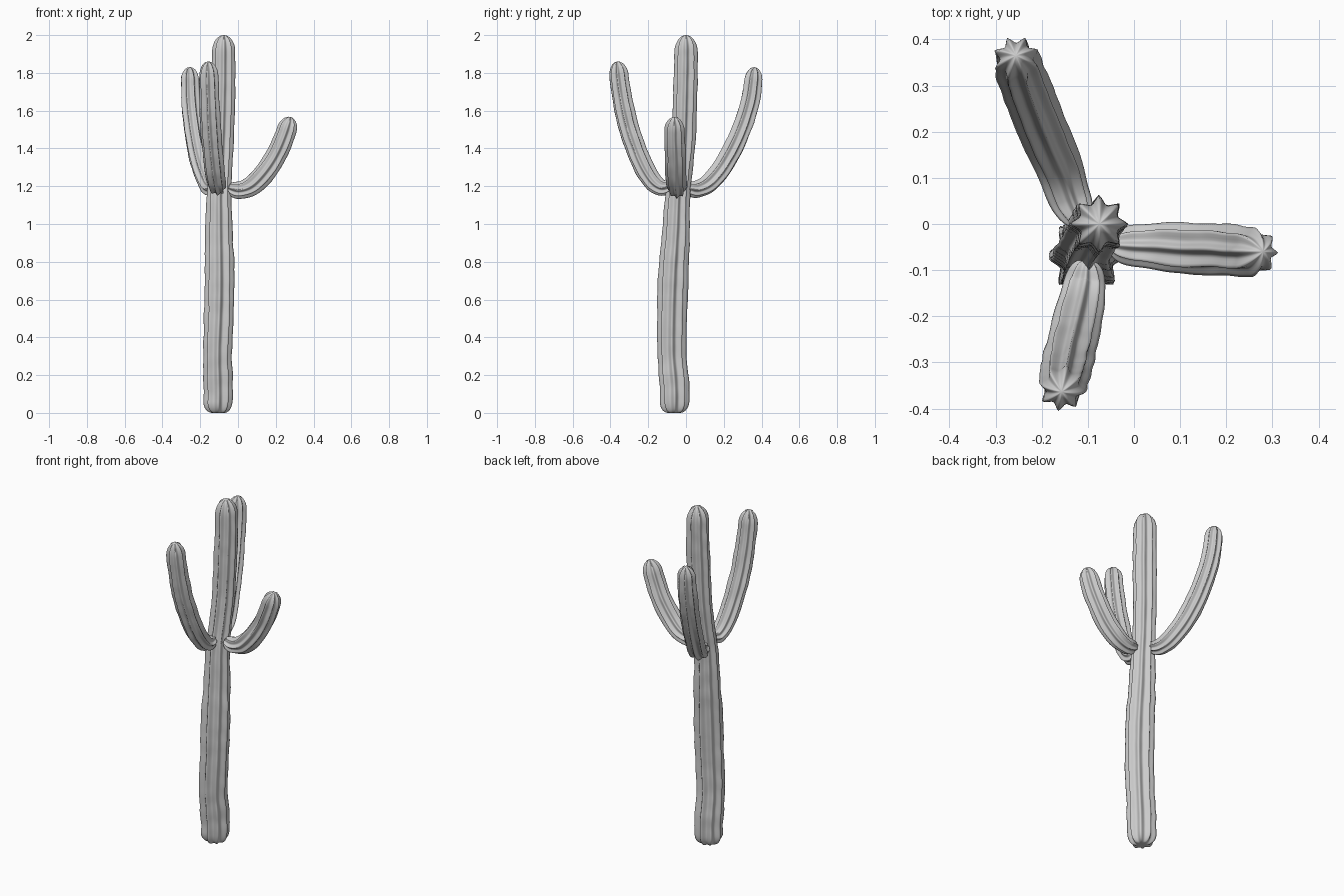
import bpy, bmesh, math, random
from mathutils import Vector, noise

if "Cube" in bpy.data.objects:
    bpy.data.objects.remove(bpy.data.objects["Cube"])

RIBS, SIDES, RINGS = 8, 64, 110


def spline(pts, steps=24):
    """Catmull-Rom through (x, y, z, radius) points."""
    p = [Vector(q) for q in pts]
    p = [2 * p[0] - p[1]] + p + [2 * p[-1] - p[-2]]
    out = []
    for i in range(1, len(p) - 2):
        a, b, c, d = p[i - 1:i + 3]
        for k in range(steps):
            t = k / steps
            out.append(0.5 * (2 * b + (c - a) * t + (2 * a - 5 * b + 4 * c - d) * t * t
                              + (3 * b - a - 3 * c + d) * t ** 3))
    return out + [p[-2]]


def ribbed_stem(name, pts, cap_start, cap_end, min_start, seed, phase=0.0):
    """Sweep a ribbed star section along a path, with rounded ends."""
    path = spline(pts)
    lens = [0.0]
    for a, b in zip(path, path[1:]):
        lens.append(lens[-1] + (b.xyz - a.xyz).length)
    total = lens[-1]

    def at(s):
        for i in range(1, len(lens)):
            if s <= lens[i] or i == len(lens) - 1:
                f = (s - lens[i - 1]) / (lens[i] - lens[i - 1])
                return path[i - 1].lerp(path[i], min(f, 1.0))

    bm = bmesh.new()
    rings, side = [], Vector((0, -1, 0))
    tan0 = (path[1].xyz - path[0].xyz).normalized()
    if abs(tan0.y) > 0.7:
        side = Vector((1, 0, 0))
    for j in range(RINGS):
        s = total * (1 - math.cos(math.pi * j / (RINGS - 1))) / 2
        q = at(s)
        tan = (at(min(s + 0.01, total)).xyz - at(max(s - 0.01, 0)).xyz).normalized()
        side = (side - tan * side.dot(tan)).normalized()
        other = tan.cross(side)
        cap = 1.0
        if s < cap_start:
            k = 1 - s / cap_start
            cap = min_start + (1 - min_start) * math.sqrt(max(0, 1 - k * k))
        if s > total - cap_end:
            k = 1 - (total - s) / cap_end
            cap = math.sqrt(max(0.0004, 1 - k * k))
        ring = []
        for i in range(SIDES):
            ang = 2 * math.pi * i / SIDES
            wave = abs(math.sin(RIBS * ang / 2))
            rib = 1 - 0.29 * wave ** 1.15
            d = side * math.cos(ang + phase) + other * math.sin(ang + phase)
            # slight organic lumpiness
            lump = 1 + 0.06 * noise.noise((q.xyz + d * 0.07) * 14 + Vector((seed, 0, 0)))
            ring.append(bm.verts.new(q.xyz + d * q.w * cap * rib * lump))
        rings.append(ring)
    for a, b in zip(rings, rings[1:]):
        for i in range(SIDES):
            k = (i + 1) % SIDES
            bm.faces.new((a[i], a[k], b[k], b[i]))
    bm.faces.new(rings[0][::-1])
    bm.faces.new(rings[-1])
    bmesh.ops.recalc_face_normals(bm, faces=bm.faces)
    me = bpy.data.meshes.new(name)
    bm.to_mesh(me)
    bm.free()
    for f in me.polygons:
        f.use_smooth = True
    ob = bpy.data.objects.new(name, me)
    bpy.context.collection.objects.link(ob)
    return ob


# Main trunk, gently leaning
ribbed_stem("trunk", [
    (-0.105, -0.06, 0.0, 0.077), (-0.105, -0.062, 0.15, 0.078),
    (-0.108, -0.075, 0.32, 0.077), (-0.1, -0.073, 0.55, 0.079),
    (-0.098, -0.066, 0.75, 0.079), (-0.1, -0.052, 0.97, 0.072),
    (-0.1, -0.044, 1.15, 0.065), (-0.095, -0.03, 1.26, 0.062),
    (-0.085, -0.012, 1.45, 0.063), (-0.078, -0.004, 1.7, 0.064),
    (-0.076, 0.0, 1.85, 0.062), (-0.075, 0.0, 2.0, 0.061),
], 0.06, 0.09, 0.4, 1)

# Short arm on the right
ribbed_stem("right_arm", [
    (-0.05, -0.045, 1.19, 0.046), (0.01, -0.048, 1.18, 0.046),
    (0.075, -0.05, 1.205, 0.053), (0.14, -0.055, 1.27, 0.056),
    (0.2, -0.056, 1.36, 0.056), (0.245, -0.06, 1.46, 0.054),
    (0.28, -0.06, 1.566, 0.052),
], 0.06, 0.075, 0.3, 5)

# Long arm at the back
ribbed_stem("back_arm", [
    (-0.115, 0.0, 1.19, 0.044), (-0.14, 0.06, 1.185, 0.046),
    (-0.165, 0.13, 1.225, 0.052), (-0.2, 0.21, 1.33, 0.055),
    (-0.23, 0.285, 1.48, 0.055), (-0.25, 0.34, 1.65, 0.053),
    (-0.256, 0.365, 1.83, 0.05),
], 0.06, 0.075, 0.3, 9)

# Long arm at the front
ribbed_stem("front_arm", [
    (-0.102, -0.08, 1.2, 0.044), (-0.108, -0.135, 1.195, 0.046),
    (-0.118, -0.19, 1.245, 0.052), (-0.132, -0.25, 1.36, 0.055),
    (-0.145, -0.305, 1.52, 0.055), (-0.152, -0.34, 1.68, 0.053),
    (-0.157, -0.364, 1.86, 0.05),
], 0.06, 0.075, 0.3, 13)
